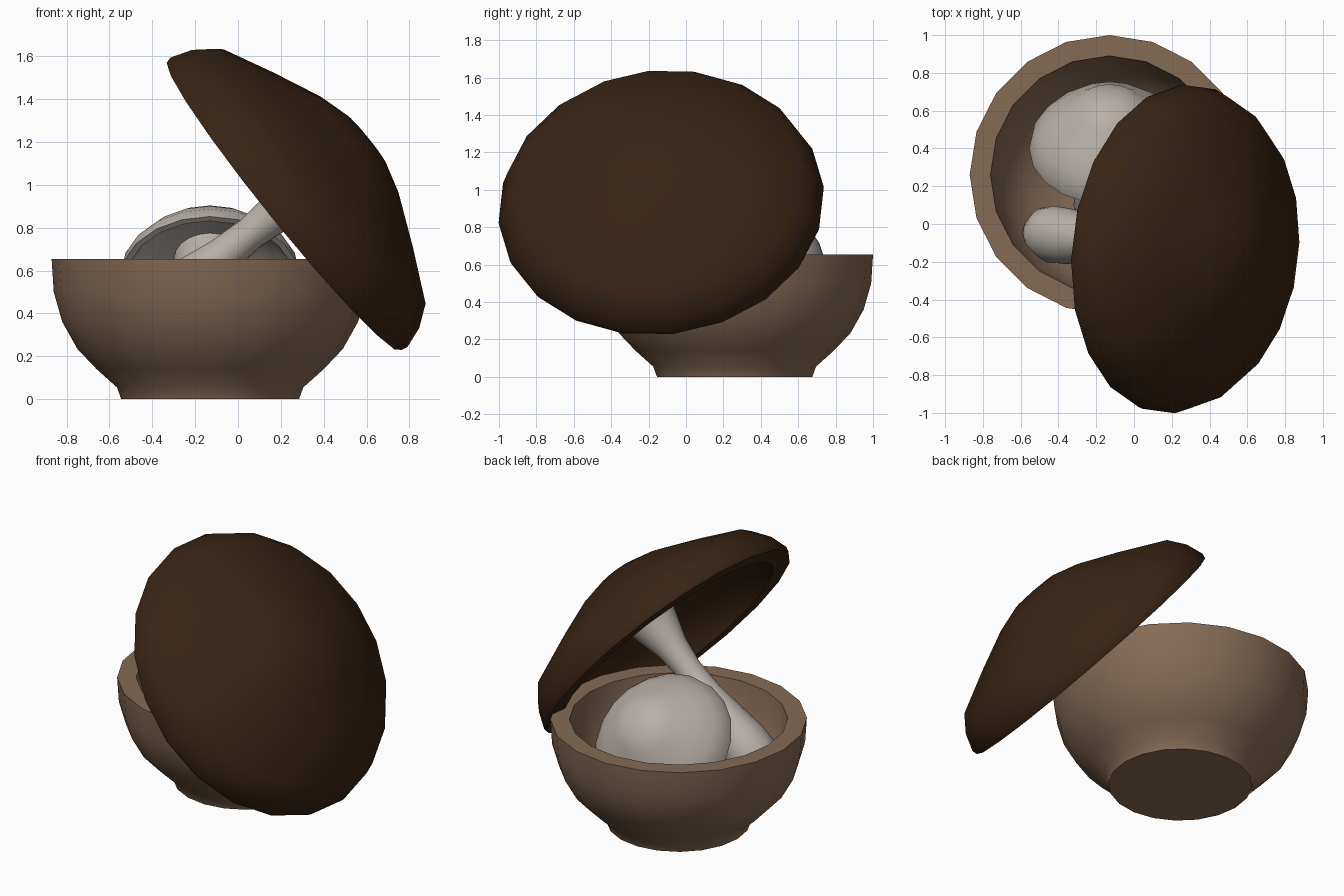
import bpy, bmesh, math
from mathutils import Matrix, Vector

if "Cube" in bpy.data.objects:
    bpy.data.objects.remove(bpy.data.objects["Cube"])

SIDES = 20


def material(name, rgb):
    m = bpy.data.materials.new(name)
    m.diffuse_color = (*rgb, 1)
    m.use_nodes = True
    m.node_tree.nodes["Principled BSDF"].inputs["Base Color"].default_value = m.diffuse_color
    return m


def lathe(name, profile, origin, axis, side, mat, twist=0.0):
    """Revolve (radius, height) points about an axis; a vertex faces `side`."""
    z = Vector(axis).normalized()
    x = Vector(side)
    x = (x - z * x.dot(z)).normalized()
    y = z.cross(x)
    frame = Matrix((x, y, z)).transposed().to_4x4()
    bm = bmesh.new()
    rings = []
    for r, h in profile:
        if r == 0:
            rings.append([bm.verts.new((0, 0, h))] * SIDES)
        else:
            angles = [twist + math.tau * i / SIDES for i in range(SIDES)]
            rings.append([bm.verts.new((r * math.cos(a), r * math.sin(a), h)) for a in angles])
    for a, b in zip(rings, rings[1:]):
        for i in range(SIDES):
            j = (i + 1) % SIDES
            bm.faces.new(dict.fromkeys((a[i], a[j], b[j], b[i])))
    bmesh.ops.recalc_face_normals(bm, faces=bm.faces)
    mesh = bpy.data.meshes.new(name)
    bm.to_mesh(mesh)
    bm.free()
    mesh.materials.append(mat)
    ob = bpy.data.objects.new(name, mesh)
    ob.matrix_world = Matrix.Translation(origin) @ frame
    bpy.context.collection.objects.link(ob)
    bpy.ops.object.select_all(action='DESELECT')
    ob.select_set(True)
    bpy.context.view_layer.objects.active = ob
    bpy.ops.object.shade_smooth_by_angle(angle=math.radians(50))
    return ob


wood = material("light_wood", (0.235, 0.145, 0.09))
dark = material("dark_brown", (0.041, 0.018, 0.007))
pale = material("pale_flesh", (0.48, 0.43, 0.39))

# Bowl: foot, outer wall, flat rim, hollow inside
lathe("bowl", [(0, 0), (0.415, 0), (0.435, 0.055), (0.53, 0.14), (0.62, 0.235),
               (0.69, 0.36), (0.73, 0.50), (0.74, 0.655), (0.63, 0.655),
               (0.61, 0.50), (0.55, 0.35), (0.44, 0.22), (0.25, 0.13), (0, 0.11)],
      (-0.13, 0.26, 0), (0, 0, 1), (1, 0, 0), wood)

# Large mushroom leaning over the right of the bowl: cap and stem share an axis
big = dict(origin=(0.215, -0.13, 0.90), axis=(0.778, -0.09, 0.628),
           side=(-0.628, 0, 0.778), twist=math.radians(4))
lathe("large_cap", [(0, 0.505), (0.15, 0.495), (0.30, 0.45), (0.53, 0.345), (0.77, 0.225),
                    (0.84, 0.13), (0.875, 0.03), (0.868, 0), (0.75, 0), (0.70, 0.11),
                    (0.48, 0.23), (0.25, 0.33), (0, 0.39)],
      mat=dark, **big)
lathe("large_stem", [(0, -0.98), (0.09, -0.965), (0.135, -0.91), (0.152, -0.83),
                     (0.148, -0.72), (0.115, -0.54), (0.088, -0.37), (0.078, -0.20),
                     (0.095, -0.04), (0.14, 0.12), (0.19, 0.28), (0.20, 0.36), (0, 0.36)],
      mat=pale, **big)

# Small mushroom tipped back inside the bowl, stem pointing down to the front
small = dict(origin=(-0.13, 0.40, 0.55), axis=(0, 0.71, 0.70), side=(1, 0, 0))
lathe("small_cap", [(0, 0.355), (0.10, 0.34), (0.18, 0.30), (0.23, 0.25), (0.30, 0.20),
                    (0.37, 0.125), (0.415, 0.06), (0.425, 0), (0.395, 0), (0.34, 0.08),
                    (0.25, 0.13), (0.12, 0.16), (0, 0.17)],
      mat=pale, **small)
lathe("small_stem", [(0, -0.55), (0.10, -0.53), (0.17, -0.48), (0.19, -0.42), (0.18, -0.28),
                     (0.16, -0.10), (0.165, 0.05), (0.17, 0.155), (0, 0.155)],
      mat=pale, **small)
